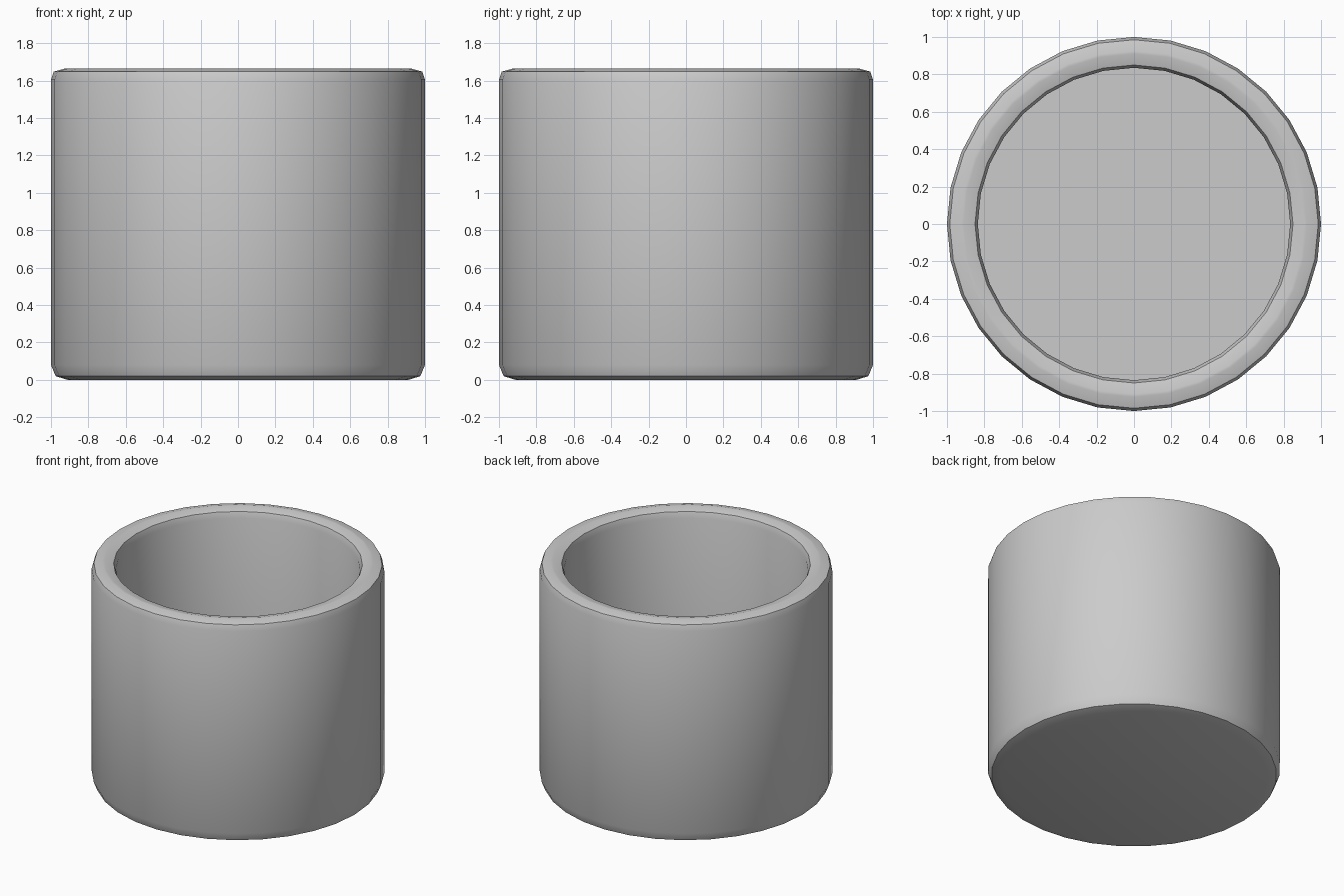
import bpy, bmesh, math
from mathutils import Matrix

if "Cube" in bpy.data.objects:
    bpy.data.objects.remove(bpy.data.objects["Cube"])

SIDES = 32
# Cup half-section (radius, height): outer base, wall, rounded rim, inner wall
profile = [(0.91, 0), (0.975, 0.02), (1.0, 0.08), (1.0, 1.605), (0.985, 1.648),
           (0.925, 1.665), (0.91, 1.665), (0.85, 1.648), (0.835, 1.605), (0.835, 0.165)]

# Lathe the section into rings
bm = bmesh.new()
rings = []
for r, z in profile:
    rings.append([bm.verts.new((r * math.cos(2 * math.pi * i / SIDES),
                                r * math.sin(2 * math.pi * i / SIDES), z))
                  for i in range(SIDES)])
for a, b in zip(rings, rings[1:]):
    for i in range(SIDES):
        j = (i + 1) % SIDES
        bm.faces.new((a[i], a[j], b[j], b[i]))

# Underside and inner floor
bm.faces.new(rings[0][::-1])
bm.faces.new(rings[-1])
bmesh.ops.recalc_face_normals(bm, faces=bm.faces)

mesh = bpy.data.meshes.new("cup")
bm.to_mesh(mesh)
bm.free()
cup = bpy.data.objects.new("cup", mesh)
bpy.context.collection.objects.link(cup)
bpy.context.view_layer.objects.active = cup
cup.select_set(True)
bpy.ops.object.shade_smooth_by_angle(angle=math.radians(30))
